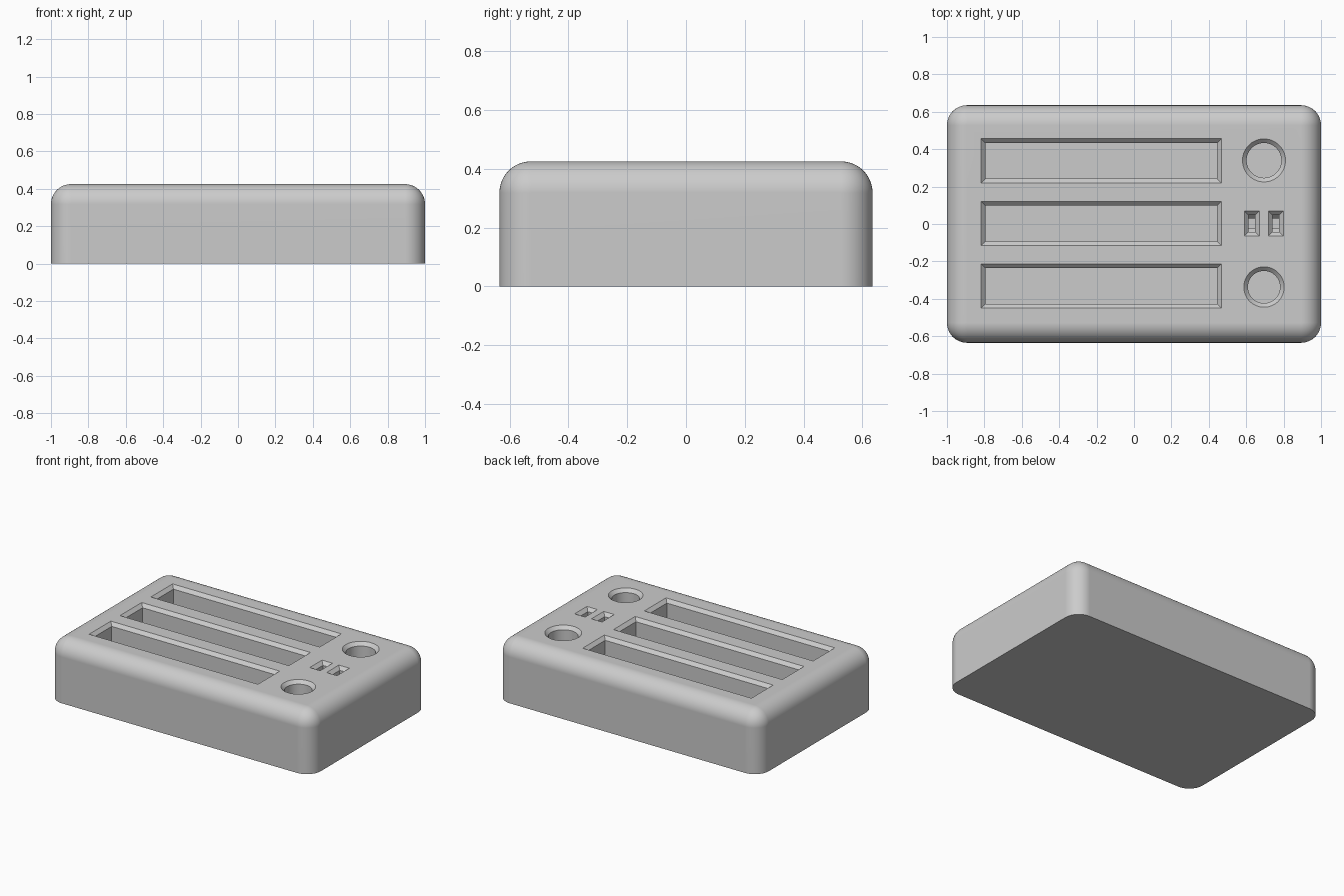
import bpy, bmesh, math

LENGTH, WIDTH, HEIGHT, ROUND = 2.0, 1.27, 0.425, 0.107
CHAMFER, DEPTH, LIP = 0.022, 0.27, 0.01

cube = bpy.data.objects.get("Cube")
if cube:
    bpy.data.objects.remove(cube, do_unlink=True)

grey = bpy.data.materials.new("light grey plastic")
grey.use_nodes = True
colour = (0.6, 0.6, 0.6, 1)
grey.diffuse_color = colour
grey.node_tree.nodes["Principled BSDF"].inputs["Base Color"].default_value = colour


def add_object(name, bm):
    bmesh.ops.recalc_face_normals(bm, faces=bm.faces)
    mesh = bpy.data.meshes.new(name)
    bm.to_mesh(mesh)
    bm.free()
    mesh.materials.append(grey)
    obj = bpy.data.objects.new(name, mesh)
    bpy.context.collection.objects.link(obj)
    return obj


def pocket_cutter(name, x, y, rings, sides=4):
    """Loft rings of (half x, half y, depth below the top) into a closed solid."""
    bm = bmesh.new()
    scale = math.sqrt(2) if sides == 4 else 1
    loops = []
    for hx, hy, depth in rings:
        angles = [2 * math.pi * (i + 0.5) / sides for i in range(sides)]
        loops.append([bm.verts.new((x + hx * scale * math.cos(a),
                                    y + hy * scale * math.sin(a),
                                    HEIGHT - depth)) for a in angles])
    for a, b in zip(loops, loops[1:]):
        for i in range(sides):
            j = (i + 1) % sides
            bm.faces.new((a[i], a[j], b[j], b[i]))
    bm.faces.new(loops[0])
    bm.faces.new(loops[-1])
    cutter = add_object(name, bm)
    cutter.hide_render = True
    return cutter


def chamfered(hx, hy):
    # 45 degree lead-in, carried slightly above the top, then straight walls
    return [(hx + LIP, hy + LIP, -LIP),
            (hx - CHAMFER, hy - CHAMFER, CHAMFER),
            (hx - CHAMFER, hy - CHAMFER, DEPTH)]


# Block with rounded top and upright edges and a sharp base
bm = bmesh.new()
bmesh.ops.create_cube(bm, size=1)
for v in bm.verts:
    v.co = (v.co.x * LENGTH, v.co.y * WIDTH, (v.co.z + 0.5) * HEIGHT)
edges = [e for e in bm.edges if max(v.co.z for v in e.verts) > HEIGHT / 2]
bmesh.ops.bevel(bm, geom=edges, offset=ROUND, segments=12, profile=0.5,
                affect='EDGES', clamp_overlap=True)
body = add_object("holder_body", bm)

# Three long trays, two round wells and two small stepped slots
cutters = []
for y in (0.338, 0.003, -0.332):
    cutters.append(pocket_cutter("tray_cutter", -0.175, y, chamfered(0.642, 0.118)))
for y, radius in ((0.34, 0.115), (-0.337, 0.108)):
    cutters.append(pocket_cutter("well_cutter", 0.695, y, chamfered(radius, radius), 64))
for x in (0.63, 0.758):
    rings = chamfered(0.04, 0.067)[:2]
    rings += [(0.018, 0.045, 0.1), (0.018, 0.027, 0.12), (0.018, 0.027, DEPTH)]
    cutters.append(pocket_cutter("slot_cutter", x, 0.003, rings))

bpy.context.view_layer.objects.active = body
for cutter in cutters:
    mod = body.modifiers.new("pocket", 'BOOLEAN')
    mod.operation = 'DIFFERENCE'
    mod.solver = 'EXACT'
    mod.object = cutter
    bpy.ops.object.modifier_apply(modifier=mod.name)
    bpy.data.objects.remove(cutter, do_unlink=True)

# Smooth rounding with crisp pocket rims
bpy.ops.object.select_all(action='DESELECT')
body.select_set(True)
bpy.ops.object.shade_smooth_by_angle(angle=math.radians(30))
weighted = body.modifiers.new("weighted normals", 'WEIGHTED_NORMAL')
weighted.keep_sharp = True
